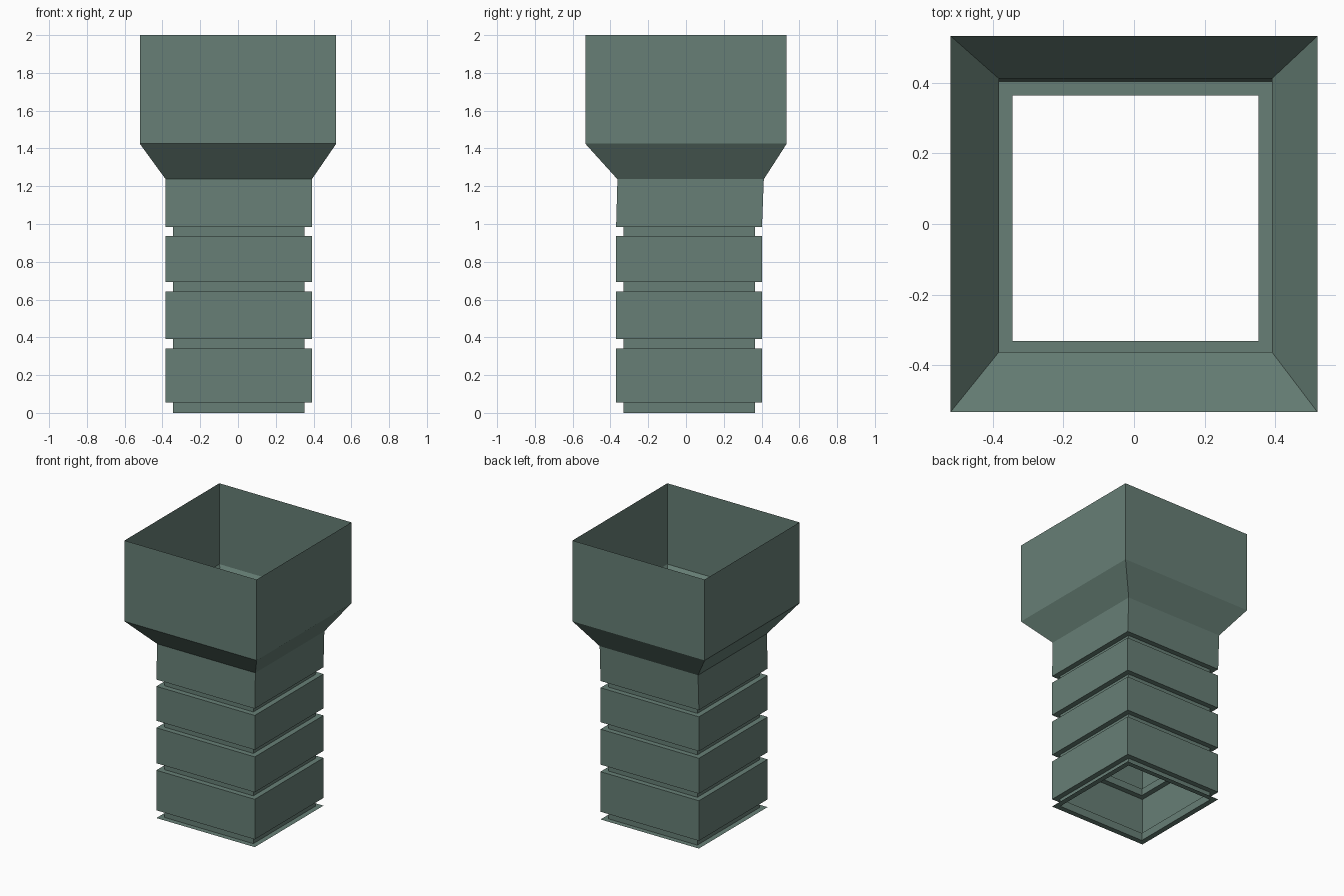
import bpy
import bmesh

cube = bpy.data.objects.get("Cube")
if cube:
    bpy.data.objects.remove(cube, do_unlink=True)

paint = bpy.data.materials.new("grey_green")
paint.use_nodes = True
colour = (0.135, 0.212, 0.18, 1)
paint.diffuse_color = colour
paint.node_tree.nodes["Principled BSDF"].inputs["Base Color"].default_value = colour

# Rectangular cross-sections: x min, x max, y min, y max
RIB = (-0.383, 0.391, -0.37, 0.402)
GROOVE = (-0.345, 0.353, -0.332, 0.365)
NECK = (-0.383, 0.391, -0.363, 0.412)
HOOD = (-0.52, 0.52, -0.533, 0.533)


def loft(name, sections):
    """Open thin-walled tube through (section, height) pairs, bottom to top."""
    bm = bmesh.new()
    rings = []
    for (x0, x1, y0, y1), z in sections:
        corners = ((x0, y0), (x1, y0), (x1, y1), (x0, y1))
        rings.append([bm.verts.new((x, y, z)) for x, y in corners])
    for low, high in zip(rings, rings[1:]):
        for i in range(4):
            j = (i + 1) % 4
            bm.faces.new((low[i], low[j], high[j], high[i]))
    mesh = bpy.data.meshes.new(name)
    bm.to_mesh(mesh)
    bm.free()
    mesh.materials.append(paint)
    obj = bpy.data.objects.new(name, mesh)
    bpy.context.collection.objects.link(obj)
    return obj


# Ribbed shaft: bottom flange, then a groove below each rib
shaft = [(RIB, 0)]
for bottom, top in ((0, 0.055), (0.34, 0.39), (0.642, 0.692), (0.937, 0.985)):
    if bottom:
        shaft.append((RIB, bottom))
    shaft += [(GROOVE, bottom), (GROOVE, top), (RIB, top)]
shaft.append((NECK, 1.237))
loft("ribbed_shaft", shaft)

# Flared collar and open square hood
loft("flared_collar", [(NECK, 1.237), (HOOD, 1.425)])
loft("open_hood", [(HOOD, 1.425), (HOOD, 2)])
